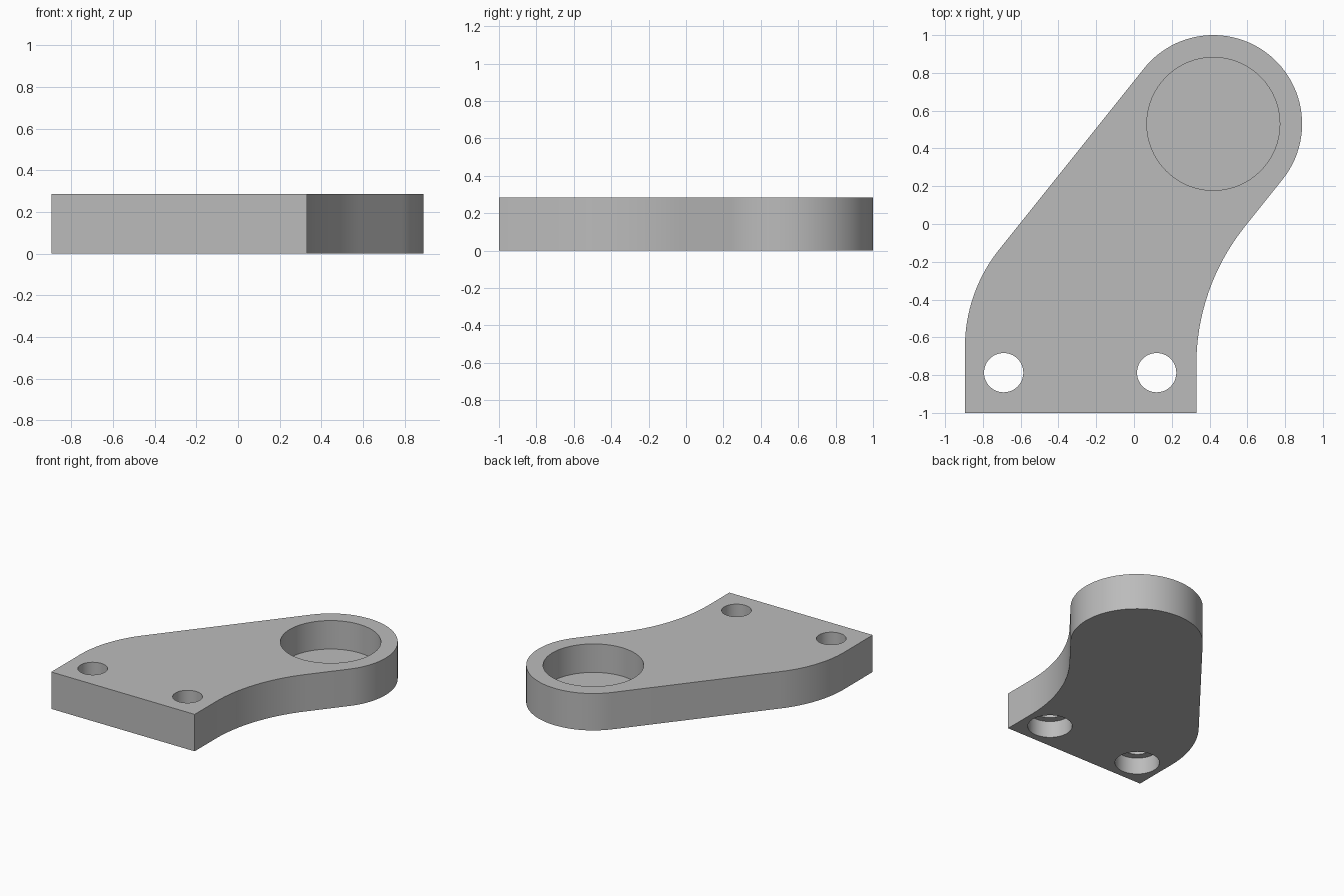
import bpy
import bmesh
import math
from mathutils import Vector

cube = bpy.data.objects.get("Cube")
if cube:
    bpy.data.objects.remove(cube, do_unlink=True)

HEIGHT = 0.285
BOSS = Vector((0.42, 0.53))
BOSS_R = 0.47
LEAN = math.atan(1.25)          # direction of the slanted arm
LEFT_X, RIGHT_X = -0.895, 0.33

grey = bpy.data.materials.new("plain grey")
grey.use_nodes = True
grey.diffuse_color = (0.5, 0.5, 0.5, 1)
grey.node_tree.nodes["Principled BSDF"].inputs["Base Color"].default_value = (0.5, 0.5, 0.5, 1)


def arc(center, radius, start, end, steps):
    return [center + radius * Vector((math.cos(a), math.sin(a)))
            for a in (start + (end - start) * i / steps for i in range(steps + 1))]


def bend(side_x, tangent_point, length, center_side):
    """Arc joining a vertical side to the slanted arm edge, from bottom to top."""
    corner_y = tangent_point.y - (tangent_point.x - side_x) * math.tan(LEAN)
    turn = math.pi / 2 - LEAN
    radius = length / math.tan(turn / 2)
    center = Vector((side_x + radius, corner_y - length))
    return arc(center, radius, math.pi, math.pi - turn, 16)


def prism(name, points, z0, z1):
    bm = bmesh.new()
    face = bm.faces.new([bm.verts.new((p.x, p.y, z0)) for p in points])
    top = bmesh.ops.extrude_face_region(bm, geom=[face])["geom"]
    bmesh.ops.translate(bm, vec=(0, 0, z1 - z0),
                        verts=[v for v in top if isinstance(v, bmesh.types.BMVert)])
    bmesh.ops.recalc_face_normals(bm, faces=bm.faces)
    mesh = bpy.data.meshes.new(name)
    bm.to_mesh(mesh)
    bm.free()
    mesh.materials.append(grey)
    obj = bpy.data.objects.new(name, mesh)
    bpy.context.collection.objects.link(obj)
    return obj


# Plate outline: round end, two tangent arm edges, two bends, square foot
normal = Vector((-math.sin(LEAN), math.cos(LEAN)))
left_bend = bend(LEFT_X, BOSS + BOSS_R * normal, 0.29, 1)
right_bend = bend(RIGHT_X, BOSS - BOSS_R * normal, 0.41, 1)
outline = [Vector((LEFT_X, -1)), Vector((RIGHT_X, -1))]
outline += right_bend
outline += arc(BOSS, BOSS_R, LEAN - math.pi / 2, LEAN + math.pi / 2, 48)
outline += reversed(left_bend)
plate = prism("bracket_plate", outline, 0, HEIGHT)


def cut(name, x, y, radius, z0, z1):
    points = arc(Vector((x, y)), radius, 0, 2 * math.pi, 64)[:-1]
    cutter = prism(name, points, z0, z1)
    cutter.hide_render = True
    mod = plate.modifiers.new(name, "BOOLEAN")
    mod.operation = "DIFFERENCE"
    mod.solver = "EXACT"
    mod.object = cutter
    bpy.ops.object.modifier_apply(modifier=mod.name)
    bpy.data.objects.remove(cutter, do_unlink=True)


bpy.ops.object.select_all(action="DESELECT")
bpy.context.view_layer.objects.active = plate
plate.select_set(True)

# Blind round pocket in the top of the round end
cut("pocket_cutter", BOSS.x, BOSS.y, 0.352, 0.065, HEIGHT + 0.1)

# Bolt holes, counterbored from below
for x in (-0.69, 0.12):
    cut("bolt_hole_cutter", x, -0.787, 0.104, -0.1, HEIGHT + 0.1)
    cut("counterbore_cutter", x, -0.787, 0.158, -0.1, 0.13)

bpy.ops.object.shade_smooth_by_angle(angle=math.radians(30))
